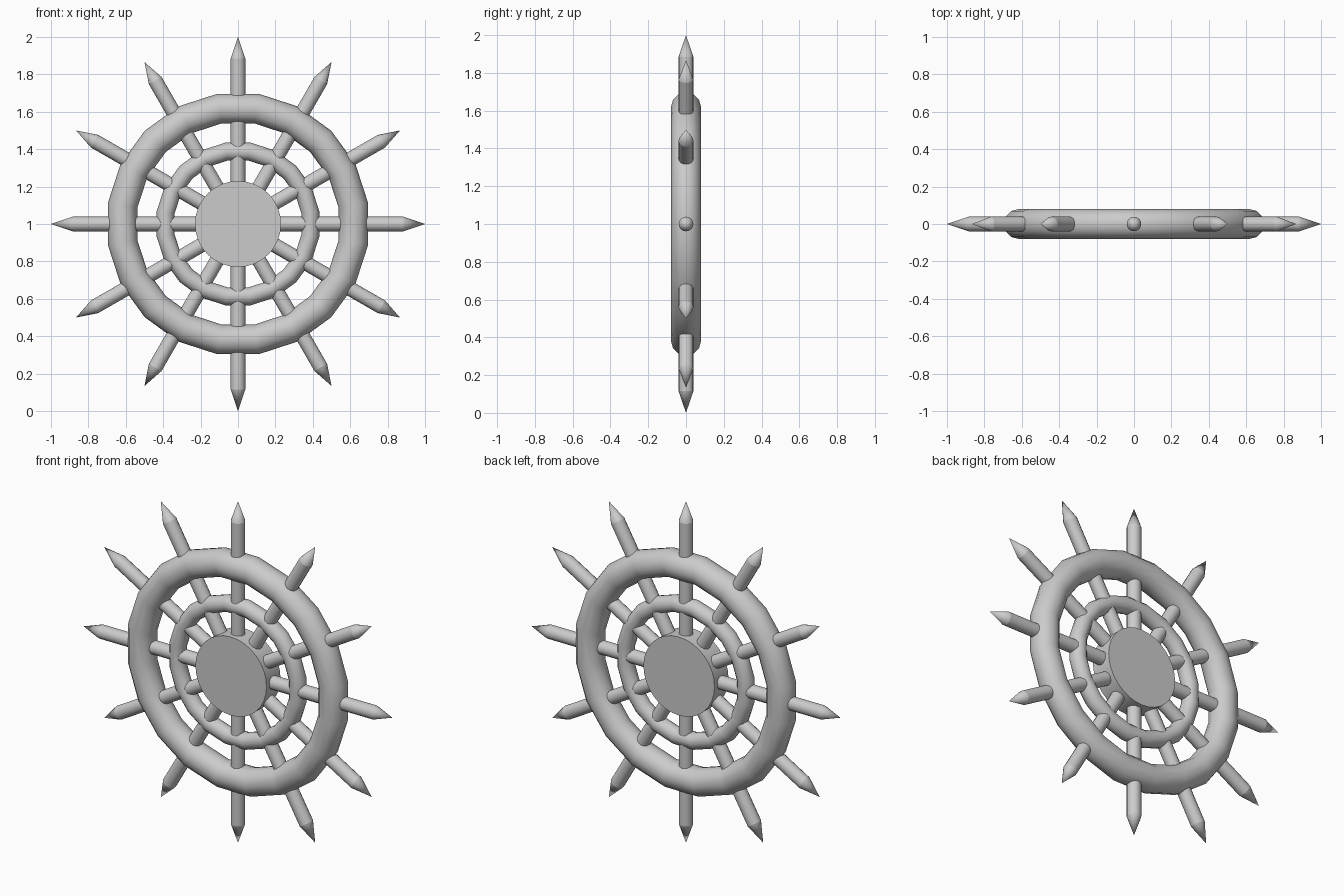
import bpy, math
from math import pi, cos, sin
from mathutils import Matrix

if "Cube" in bpy.data.objects:
    bpy.data.objects.remove(bpy.data.objects["Cube"])

CZ = 1.0                      # height of the wheel centre
FACE = (pi / 2, 0, 0)         # lay round parts in the XZ plane


def finish(name, angle=40):
    ob = bpy.context.object
    ob.name = name
    bpy.ops.object.shade_smooth_by_angle(angle=math.radians(angle))
    return ob


def ring(name, major, minor, segs):
    bpy.ops.mesh.primitive_torus_add(major_radius=major, minor_radius=minor,
                                     major_segments=segs, minor_segments=12,
                                     location=(0, 0, CZ), rotation=FACE)
    ob = finish(name)
    ob.data.transform(Matrix.Rotation(pi / segs, 4, 'Z'))


# Outer rim and inner ring
ring("outer_rim", 0.625, 0.08, 20)
ring("inner_ring", 0.392, 0.048, 20)

# Hub disc
bpy.ops.mesh.primitive_cylinder_add(vertices=32, radius=0.23, depth=0.13,
                                    location=(0, 0, CZ), rotation=FACE)
finish("hub")

# Twelve spokes running out through the rim, each with a pointed tip
R, BASE, TIP = 0.039, 0.885, 1.0
for i in range(12):
    a = i * pi / 6
    d = (sin(a), cos(a))
    bpy.ops.mesh.primitive_cylinder_add(
        vertices=16, radius=R, depth=BASE - 0.1, rotation=(0, a, 0),
        location=(d[0] * (BASE + 0.1) / 2, 0, CZ + d[1] * (BASE + 0.1) / 2))
    finish(f"spoke_{i + 1}")
    m = (BASE + TIP) / 2
    bpy.ops.mesh.primitive_cone_add(
        vertices=16, radius1=R, radius2=0, depth=TIP - BASE, rotation=(0, a, 0),
        location=(d[0] * m, 0, CZ + d[1] * m))
    finish(f"spoke_tip_{i + 1}")
